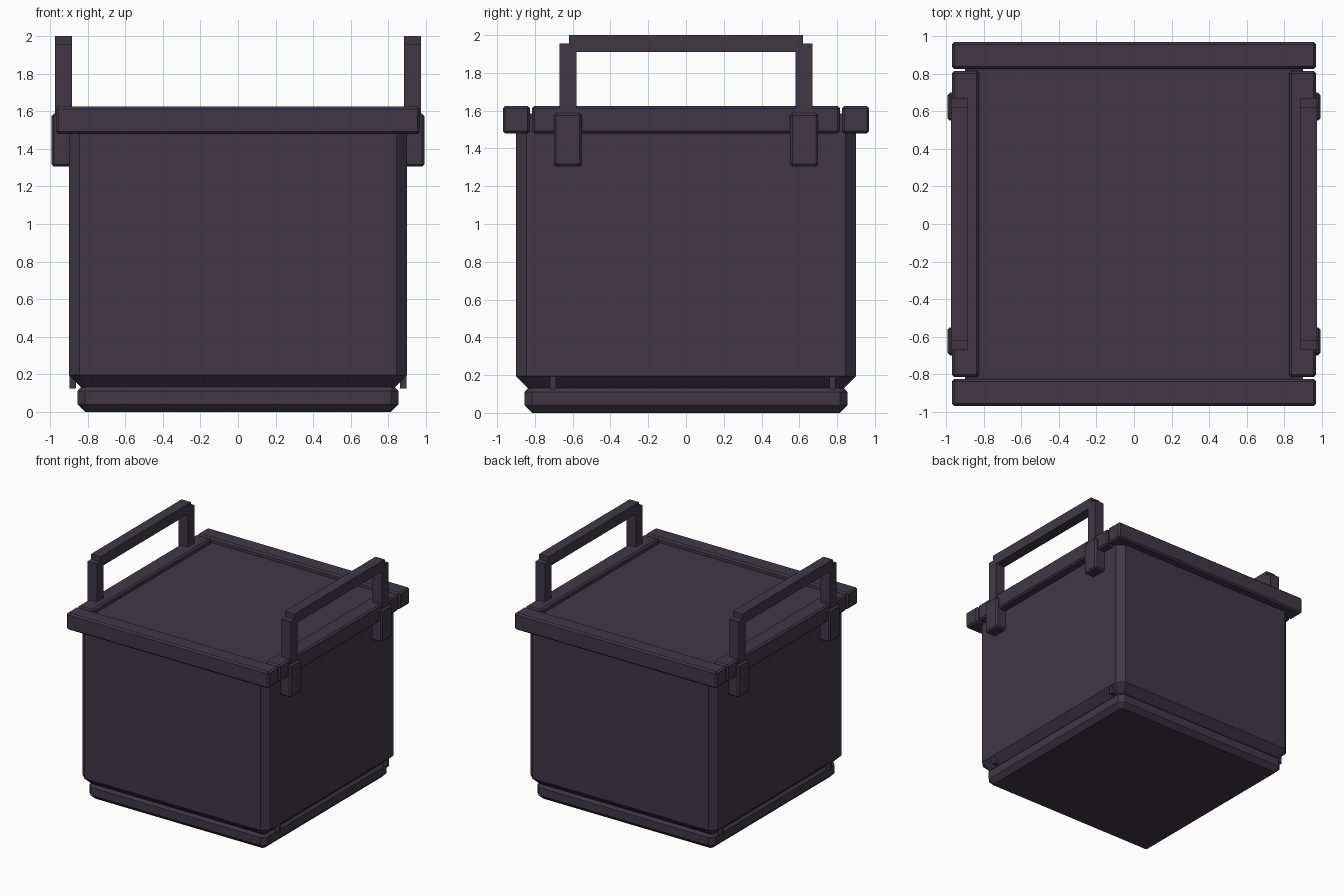
import bpy, bmesh

if "Cube" in bpy.data.objects:
    bpy.data.objects.remove(bpy.data.objects["Cube"])

# Single dark plum-grey plastic
mat = bpy.data.materials.new("dark_plum_grey")
mat.diffuse_color = (0.050, 0.039, 0.060, 1.0)
mat.use_nodes = True
mat.node_tree.nodes["Principled BSDF"].inputs["Base Color"].default_value = mat.diffuse_color


def finish(bm, name):
    bmesh.ops.recalc_face_normals(bm, faces=bm.faces)
    mesh = bpy.data.meshes.new(name)
    bm.to_mesh(mesh)
    bm.free()
    mesh.materials.append(mat)
    obj = bpy.data.objects.new(name, mesh)
    bpy.context.collection.objects.link(obj)
    return obj


def box(name, lo, hi, bevel=0.0):
    """Box between two corners, with optional single-step chamfer."""
    bm = bmesh.new()
    bmesh.ops.create_cube(bm, size=1.0)
    for v in bm.verts:
        for i in range(3):
            v.co[i] = lo[i] if v.co[i] < 0 else hi[i]
    if bevel:
        bmesh.ops.bevel(bm, geom=bm.edges[:], offset=bevel, segments=1,
                        affect='EDGES', profile=0.5)
    return finish(bm, name)


def chamfered_block(name, rings):
    """Loft of corner-cut squares, each given as (half width, corner cut, z)."""
    bm = bmesh.new()
    loops = []
    for h, c, z in rings:
        k = h - c
        pts = [(h, -k), (h, k), (k, h), (-k, h), (-h, k), (-h, -k), (-k, -h), (k, -h)]
        loops.append([bm.verts.new((x, y, z)) for x, y in pts])
    for a, b in zip(loops, loops[1:]):
        for i in range(8):
            j = (i + 1) % 8
            bm.faces.new((a[i], a[j], b[j], b[i]))
    bm.faces.new(loops[0][::-1])
    bm.faces.new(loops[-1])
    return finish(bm, name)


# Base plinth and main body (its top is the recessed lid panel)
chamfered_block("base", [(0.815, 0.015, 0.0), (0.855, 0.04, 0.04),
                         (0.855, 0.04, 0.11), (0.835, 0.025, 0.133)])
chamfered_block("body", [(0.835, 0.015, 0.13), (0.9, 0.055, 0.195), (0.9, 0.055, 1.585)])

for s, side in ((-1, "left"), (1, "right")):
    def side_box(name, x0, x1, y0, y1, z0, z1, bevel=0.0):
        xs = sorted((s * x0, s * x1))
        return box(f"{side}_{name}", (xs[0], y0, z0), (xs[1], y1, z1), bevel)

    # Side rim bar
    side_box("rim_bar", 0.825, 0.97, -0.815, 0.815, 1.48, 1.625, 0.013)
    # Handle grip
    side_box("handle_grip", 0.885, 0.975, -0.62, 0.62, 1.91, 2.0)
    for t, end in ((-1, "front"), (1, "back")):
        # Handle post and its clip
        y0, y1 = sorted((t * 0.58, t * 0.67))
        side_box(f"{end}_handle_post", 0.885, 0.975, y0, y1, 1.50, 1.955)
        y0, y1 = sorted((t * 0.55, t * 0.70))
        side_box(f"{end}_handle_clip", 0.87, 0.993, y0, y1, 1.305, 1.588, 0.013)
    # Small pins under the body edge
    for y, end in ((-0.705, "front"), (0.775, "back")):
        side_box(f"{end}_pin", 0.862, 0.897, y - 0.016, y + 0.016, 0.123, 0.198)

# Front and back rim bars
box("front_rim_bar", (-0.97, -0.97, 1.48), (0.97, -0.825, 1.625), 0.013)
box("back_rim_bar", (-0.97, 0.825, 1.48), (0.97, 0.97, 1.625), 0.013)
